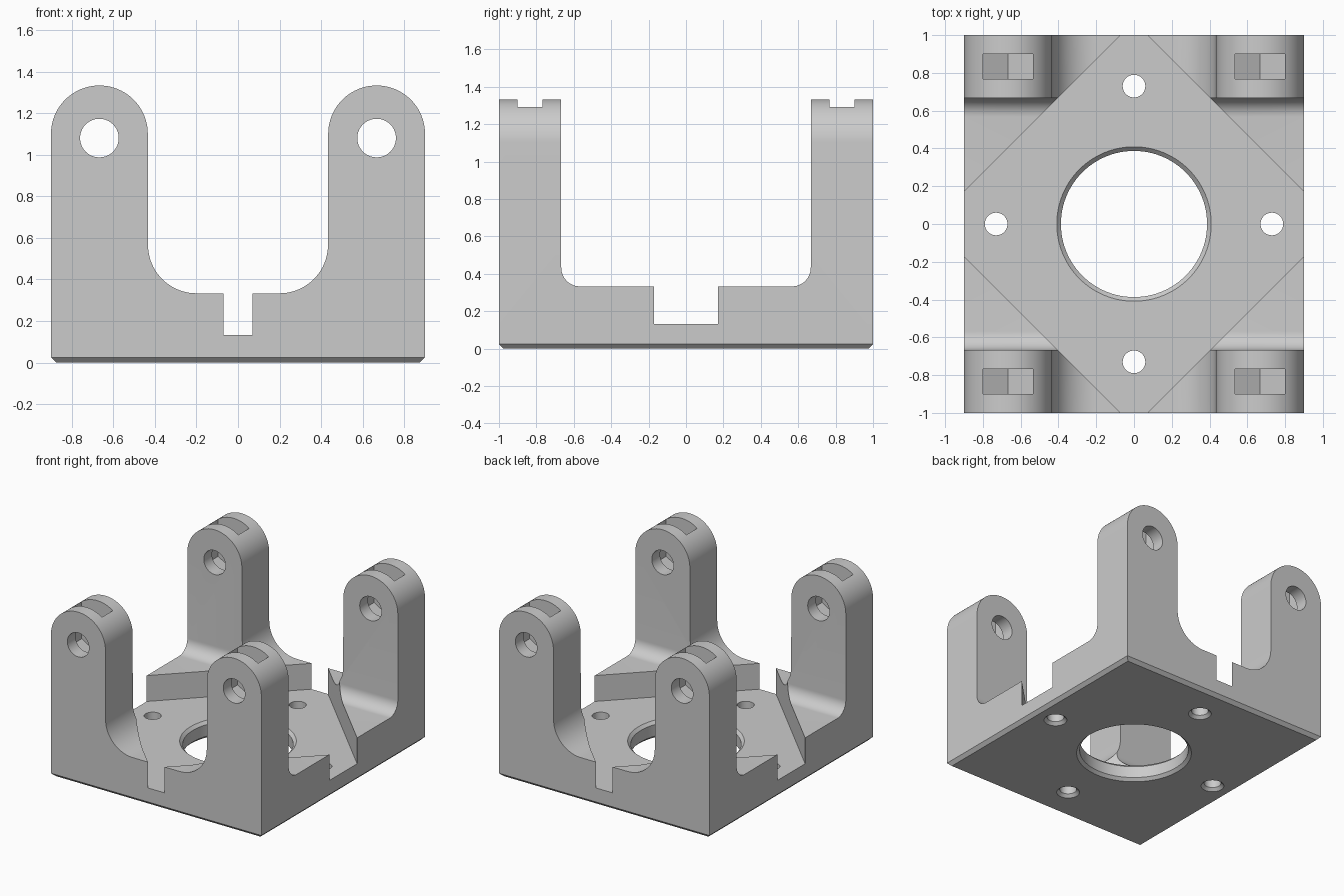
import bpy, bmesh
from math import sin, cos, pi, radians
from mathutils import Vector

if "Cube" in bpy.data.objects:
    bpy.data.objects.remove(bpy.data.objects["Cube"])

W, D, CH = 0.9, 1.0, 0.025            # half width, half depth, bottom chamfer
FLOOR, POCKET, TOP = 0.333, 0.133, 1.333
LEG_X, LEG_R, BOLT_Z = 0.667, 0.233, 1.08


def arc(cx, cy, r, a0, a1, n=20):
    angles = [radians(a0 + (a1 - a0) * i / n) for i in range(n + 1)]
    return [(cx + r * cos(a), cy + r * sin(a)) for a in angles]


def prism(name, pts, axis, lo, hi):
    """Extrude a 2D profile along an axis ('x': yz, 'y': xz, 'z': xy)."""
    put = {'x': lambda a, b, t: (t, a, b),
           'y': lambda a, b, t: (a, t, b),
           'z': lambda a, b, t: (a, b, t)}[axis]
    bm = bmesh.new()
    face = bm.faces.new([bm.verts.new(put(a, b, lo)) for a, b in pts])
    ext = bmesh.ops.extrude_face_region(bm, geom=[face])
    verts = [v for v in ext['geom'] if isinstance(v, bmesh.types.BMVert)]
    bmesh.ops.translate(bm, verts=verts, vec=Vector(put(0, 0, hi - lo)))
    return finish(name, bm)


def lathe(name, x, y, rings, n=64):
    """Stack of (radius, z) circles closed into a solid."""
    bm = bmesh.new()
    loops = [[bm.verts.new((x + r * cos(2 * pi * i / n), y + r * sin(2 * pi * i / n), z))
              for i in range(n)] for r, z in rings]
    for a, b in zip(loops, loops[1:]):
        for i in range(n):
            j = (i + 1) % n
            bm.faces.new((a[i], a[j], b[j], b[i]))
    bm.faces.new(loops[0])
    bm.faces.new(loops[-1])
    return finish(name, bm)


def finish(name, bm):
    bmesh.ops.recalc_face_normals(bm, faces=bm.faces)
    mesh = bpy.data.meshes.new(name)
    bm.to_mesh(mesh)
    bm.free()
    ob = bpy.data.objects.new(name, mesh)
    bpy.context.collection.objects.link(ob)
    return ob


def boolean(target, tool, op='DIFFERENCE'):
    mod = target.modifiers.new('cut', 'BOOLEAN')
    mod.operation, mod.object, mod.solver = op, tool, 'EXACT'
    deps = bpy.context.evaluated_depsgraph_get()
    deps.update()
    mesh = bpy.data.meshes.new_from_object(target.evaluated_get(deps))
    target.modifiers.clear()
    target.data = mesh
    bpy.data.objects.remove(tool)


def mirrored(half):
    return half + [(-a, b) for a, b in reversed(half)]


# Front profile: two round-topped legs joined by a filleted valley
front = mirrored([(W - CH, 0), (W, CH)]
                 + arc(LEG_X, TOP - LEG_R, LEG_R, 0, 180, 40)
                 + arc(0.2, FLOOR + 0.233, 0.233, 0, -90))
# Side profile: straight legs with small fillets at their feet
side = mirrored([(D - CH, 0), (D, CH), (D, 1.5), (0.667, 1.5)]
                + arc(0.567, FLOOR + 0.1, 0.1, 0, -90, 14))

bracket = prism('mounting_bracket', front, 'y', -1.2, 1.2)
boolean(bracket, prism('side_cutter', side, 'x', -1.1, 1.1), 'INTERSECT')

# Diamond pocket for the motor face
k = 1.07
boolean(bracket, prism('pocket_cutter', [(k, 0), (0, k), (-k, 0), (0, -k)], 'z', POCKET, 2))

# Central bore, chamfered at both ends
c = 0.022
boolean(bracket, lathe('bore_cutter', 0, 0, [
    (0.387 + 2 * c, -c), (0.387, c), (0.387, POCKET - c), (0.387 + 2 * c, POCKET + c)], 96))

# Four screw holes, countersunk underneath
for x, y in ((0.73, 0), (-0.73, 0), (0, 0.73), (0, -0.73)):
    boolean(bracket, lathe('screw_cutter', x, y, [
        (0.06 + 2 * c, -c), (0.06, c), (0.06, 0.3)], 40))

# Pivot holes through the legs, and nut slots open at the leg tops
for sx in (-1, 1):
    cx = sx * LEG_X
    boolean(bracket, prism('pivot_cutter', arc(cx, BOLT_Z, 0.093, 0, 351, 39), 'y', -1.2, 1.2))
    nut = [(cx - 0.133, 1.5), (cx - 0.133, BOLT_Z - 0.077), (cx, BOLT_Z - 0.154),
           (cx + 0.133, BOLT_Z - 0.077), (cx + 0.133, 1.5)]
    for lo in (-0.9, 0.767):
        boolean(bracket, prism('nut_cutter', nut, 'y', lo, lo + 0.133))

# Single grey finish
grey = bpy.data.materials.new('light_grey')
grey.diffuse_color = (0.6, 0.6, 0.6, 1)
grey.use_nodes = True
grey.node_tree.nodes["Principled BSDF"].inputs["Base Color"].default_value = grey.diffuse_color
bracket.data.materials.clear()
bracket.data.materials.append(grey)
for p in bracket.data.polygons:
    p.material_index = 0

bpy.context.view_layer.objects.active = bracket
bracket.select_set(True)
bpy.ops.object.shade_smooth_by_angle(angle=radians(25))
